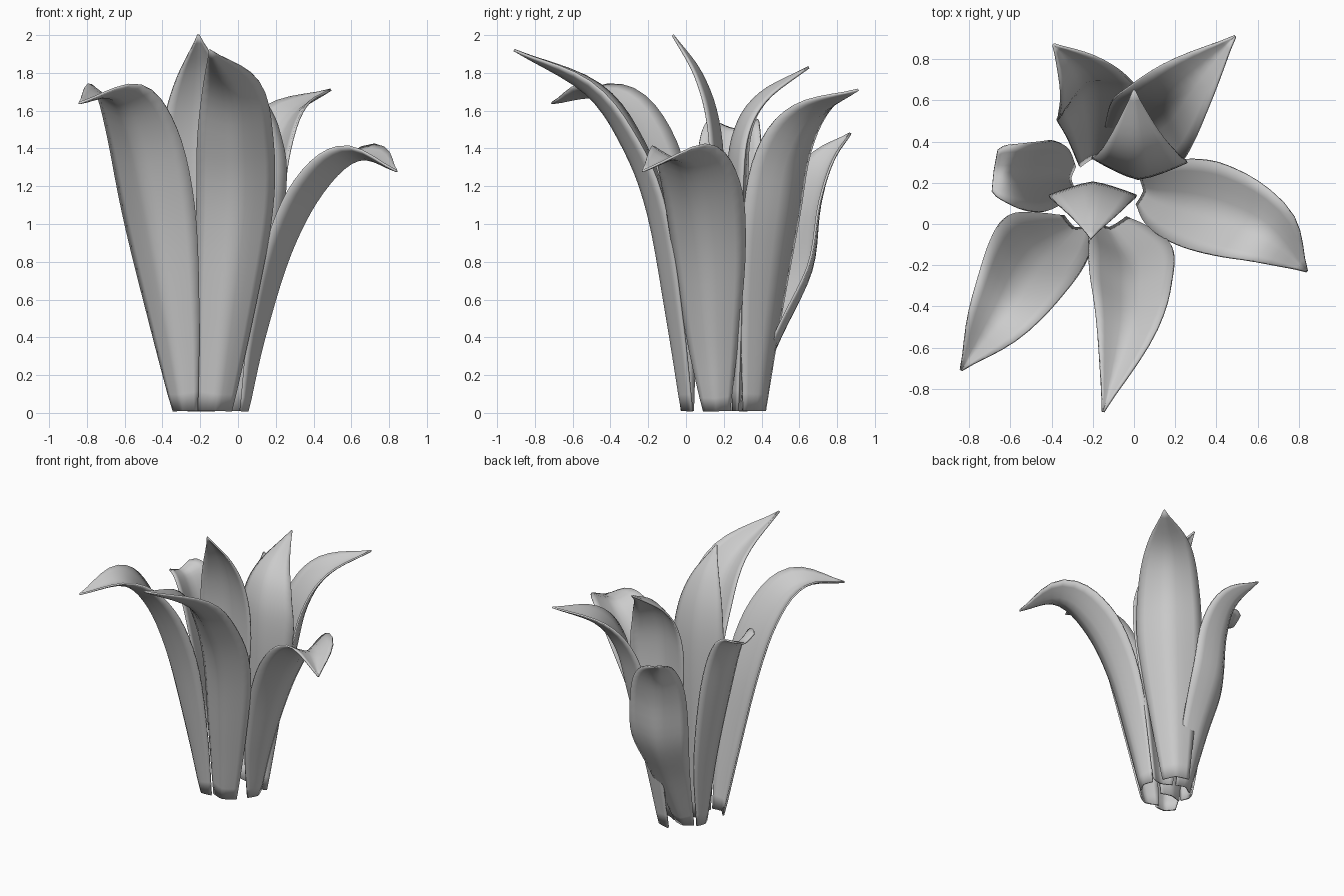
import bpy
import bmesh
from math import radians, cos, sin
from mathutils import Vector

default_cube = bpy.data.objects.get("Cube")
if default_cube:
    bpy.data.objects.remove(default_cube, do_unlink=True)

# One plain grey for every leaf
GREY = (0.6, 0.6, 0.6, 1.0)
leaf_grey = bpy.data.materials.new("leaf_grey")
leaf_grey.use_nodes = True
leaf_grey.diffuse_color = GREY
leaf_grey.node_tree.nodes["Principled BSDF"].inputs["Base Color"].default_value = GREY

STEPS_PER_SPAN = 5
HALF_COLUMNS = 4
THICKNESS = 0.012


def smooth_path(rows):
    """Pass a Catmull-Rom curve through rows of (x, y, z, half width)."""
    points = [Vector(row) for row in rows]
    first = points[0] * 2 - points[1]
    last = points[-1] * 2 - points[-2]
    padded = [first] + points + [last]
    path = []
    for i in range(len(points) - 1):
        a, b, c, d = padded[i:i + 4]
        for step in range(STEPS_PER_SPAN):
            t = step / STEPS_PER_SPAN
            path.append(0.5 * (2 * b + (c - a) * t
                               + (2 * a - 5 * b + 4 * c - d) * t ** 2
                               + (3 * b - a - 3 * c + d) * t ** 3))
    path.append(points[-1])
    return path


def make_leaf(name, start_heading, end_heading, cup, rows):
    """Sweep a creased trough along a midrib, turning from one heading to another."""
    path = smooth_path(rows)
    count = len(path)
    bm = bmesh.new()
    grid = []
    for i, sample in enumerate(path):
        centre = sample.xyz
        half_width = max(sample.w, 0.004)
        tangent = (path[min(i + 1, count - 1)].xyz - path[max(i - 1, 0)].xyz).normalized()
        heading = radians(start_heading + (end_heading - start_heading) * i / (count - 1))
        side = Vector((-sin(heading), cos(heading), 0))
        side = (side - tangent * side.dot(tangent)).normalized()
        inward = tangent.cross(side)
        line = []
        for column in range(-HALF_COLUMNS, HALF_COLUMNS + 1):
            u = column / HALF_COLUMNS
            rise = cup * abs(u) ** 1.3
            spot = centre + half_width * (side * u + inward * rise)
            spot.z = 0.01 if i == 0 else max(spot.z, 0.01)
            line.append(bm.verts.new(spot))
        grid.append(line)
    for lower, upper in zip(grid, grid[1:]):
        for j in range(len(lower) - 1):
            bm.faces.new((lower[j], lower[j + 1], upper[j + 1], upper[j]))
    mesh = bpy.data.meshes.new(name)
    bm.to_mesh(mesh)
    bm.free()
    mesh.materials.append(leaf_grey)
    leaf = bpy.data.objects.new(name, mesh)
    bpy.context.collection.objects.link(leaf)

    bpy.ops.object.select_all(action="DESELECT")
    leaf.select_set(True)
    bpy.context.view_layer.objects.active = leaf
    bpy.ops.object.shade_smooth_by_angle(angle=radians(40))
    solid = leaf.modifiers.new("thickness", "SOLIDIFY")
    solid.thickness = THICKNESS
    solid.offset = 0
    return leaf


# Outer leaves that arch over towards the front and sides
make_leaf("front_right_leaf", 248, 232, 0.5, [
    (-.29, -.02, 0, .07), (-.37, -.08, .5, .15), (-.47, -.16, 1.05, .22),
    (-.56, -.28, 1.45, .22), (-.66, -.45, 1.66, .16), (-.84, -.71, 1.64, 0)])
make_leaf("front_leaf", 275, 260, 0.5, [
    (-.12, -.02, 0, .09), (-.07, -.1, .5, .15), (-.02, -.2, 1.05, .2),
    (-.02, -.33, 1.4, .2), (-.04, -.53, 1.69, .15), (-.15, -.91, 1.92, 0)])
make_leaf("left_leaf", -5, -30, 0.45, [
    (.05, .16, 0, .07), (.14, .13, .4, .14), (.28, .1, .85, .2),
    (.45, .05, 1.17, .22), (.64, -.04, 1.34, .17), (.84, -.23, 1.28, 0)])

# Outer leaves around the back
make_leaf("back_left_leaf", 50, 45, 0.45, [
    (-.05, .39, 0, .09), (.03, .45, .5, .16), (.12, .52, 1, .22),
    (.18, .58, 1.35, .21), (.28, .7, 1.57, .15), (.49, .91, 1.71, 0)])
make_leaf("back_right_leaf", 100, 130, 0.5, [
    (-.2, .32, 0, .07), (-.2, .5, .4, .14), (-.22, .66, .75, .2),
    (-.24, .7, 1.1, .19), (-.28, .76, 1.32, .13), (-.39, .87, 1.48, 0)])
make_leaf("right_leaf", 180, 165, 0.4, [
    (-.31, .22, 0, .06), (-.38, .24, .5, .13), (-.47, .24, 1, .17),
    (-.54, .24, 1.32, .17), (-.61, .25, 1.48, .15), (-.68, .26, 1.5, .1)])

# Upright inner leaves whose edges fold outwards
make_leaf("inner_back_leaf", 85, 90, -0.4, [
    (-.03, .25, 0, .08), (-.01, .24, .6, .16), (.02, .22, 1.2, .23),
    (.02, .26, 1.5, .2), (.01, .39, 1.69, .13), (0, .65, 1.83, 0)])
make_leaf("inner_front_leaf", 270, 270, -0.3, [
    (-.2, .17, 0, .08), (-.2, .19, .6, .15), (-.2, .2, 1.2, .21),
    (-.2, .17, 1.55, .19), (-.2, .08, 1.8, .12), (-.21, -.07, 2, 0)])
